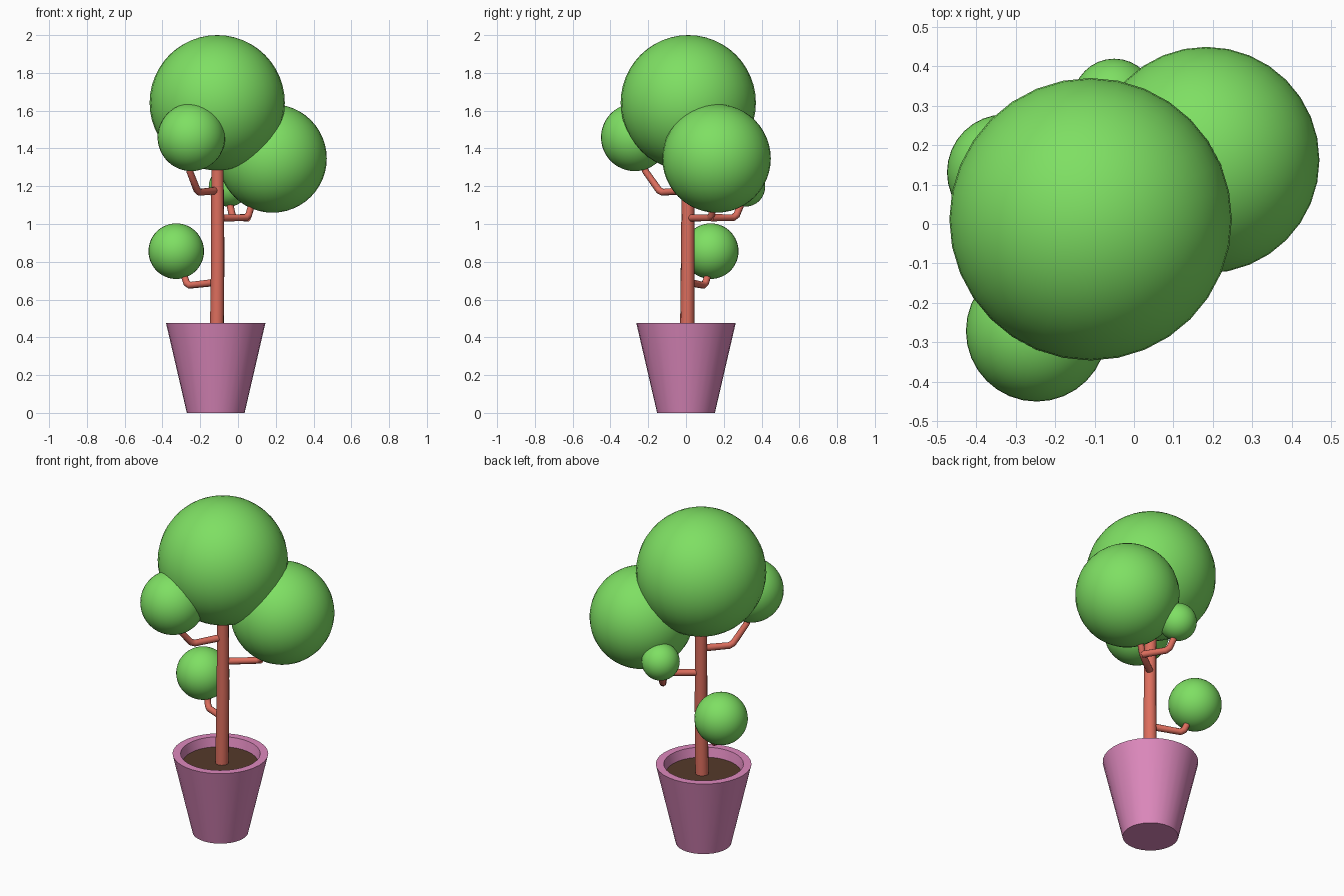
import bpy, bmesh, math
from mathutils import Vector

if "Cube" in bpy.data.objects:
    bpy.data.objects.remove(bpy.data.objects["Cube"])


def material(name, rgb):
    m = bpy.data.materials.new(name)
    m.diffuse_color = (*rgb, 1)
    m.use_nodes = True
    m.node_tree.nodes["Principled BSDF"].inputs["Base Color"].default_value = m.diffuse_color
    return m


GREEN = material("leaf_green", (0.21, 0.74, 0.125))
BARK = material("bark_red", (0.72, 0.155, 0.11))
PINK = material("pot_pink", (0.73, 0.25, 0.51))
BROWN = material("soil_brown", (0.09, 0.042, 0.023))


def finish(obj, name, mat):
    obj.name = name
    obj.data.materials.append(mat)
    bpy.ops.object.select_all(action='DESELECT')
    obj.select_set(True)
    bpy.context.view_layer.objects.active = obj
    bpy.ops.object.shade_smooth_by_angle(angle=math.radians(40))


def lathe(name, profile, centre, mat, steps=32):
    bm = bmesh.new()
    verts = [bm.verts.new((r, 0, z)) for r, z in profile]
    edges = [bm.edges.new(p) for p in zip(verts, verts[1:])]
    bmesh.ops.spin(bm, geom=verts + edges, axis=(0, 0, 1), cent=(0, 0, 0),
                   angle=math.tau, steps=steps)
    bmesh.ops.remove_doubles(bm, verts=bm.verts, dist=1e-4)
    bmesh.ops.recalc_face_normals(bm, faces=bm.faces)
    me = bpy.data.meshes.new(name)
    bm.to_mesh(me)
    bm.free()
    obj = bpy.data.objects.new(name, me)
    obj.location = centre
    bpy.context.collection.objects.link(obj)
    finish(obj, name, mat)
    return obj


def tube(name, points, radii):
    cu = bpy.data.curves.new(name, 'CURVE')
    cu.dimensions = '3D'
    cu.bevel_depth = 1.0
    cu.bevel_resolution = 3
    cu.use_fill_caps = True
    sp = cu.splines.new('POLY')
    sp.points.add(len(points) - 1)
    for p, co, r in zip(sp.points, points, radii):
        p.co = (*co, 1)
        p.radius = r
    obj = bpy.data.objects.new(name, cu)
    bpy.context.collection.objects.link(obj)
    bpy.ops.object.select_all(action='DESELECT')
    obj.select_set(True)
    bpy.context.view_layer.objects.active = obj
    bpy.ops.object.convert(target='MESH')
    finish(bpy.context.object, name, BARK)


# Pot with thick rim, and soil
POT = (-0.118, 0, 0)
lathe("pot", [(0, 0), (0.153, 0), (0.263, 0.475), (0.219, 0.475), (0.206, 0.415)], POT, PINK)
soil = lathe("soil", [(0, 0.42), (0.208, 0.42)], POT, BROWN)
if soil.data.polygons[0].normal.z < 0:
    soil.data.flip_normals()

# Trunk
tube("trunk", [(-0.112, 0.006, 0.4), (-0.107, 0.009, 0.85), (-0.11, 0.012, 1.5)],
     [0.038, 0.036, 0.032])

# Foliage balls
balls = {
    "crown": ((-0.11, 0.012, 1.642), 0.358),
    "right_foliage": ((0.183, 0.162, 1.347), 0.287),
    "front_foliage": ((-0.247, -0.271, 1.459), 0.179),
    "low_foliage": ((-0.327, 0.131, 0.856), 0.147),
    "back_foliage": ((-0.05, 0.314, 1.197), 0.105),
}
for name, (centre, r) in balls.items():
    bpy.ops.mesh.primitive_uv_sphere_add(segments=32, ring_count=24, radius=r, location=centre)
    finish(bpy.context.object, name, GREEN)

# Branches, each kinking upward into its ball; the back one forks off the right one
fork = (0.052, 0.135, 1.033)
branches = {
    "low": [(-0.11, 0.01, 0.692), (-0.268, 0.098, 0.674), (-0.285, 0.115, 0.725)],
    "front": [(-0.11, 0.01, 1.178), (-0.212, -0.135, 1.167), (-0.256, -0.215, 1.28)],
    "right": [(-0.11, 0.01, 1.032), fork, (0.075, 0.14, 1.11)],
    "back": [fork, (-0.028, 0.262, 1.034), (-0.042, 0.29, 1.1)],
}
for name, pts in branches.items():
    centre, r = balls[name + "_foliage"]
    last = Vector(pts[-1])
    pts = pts + [last.lerp(Vector(centre), 0.5)]
    # small chamfer at the elbow keeps the tube even
    a, e, b = (Vector(p) for p in pts[:3])
    path = [a, e + (a - e).normalized() * 0.015, e + (b - e).normalized() * 0.015, b, pts[-1]]
    tube(name + "_branch", path, [0.02, 0.019, 0.019, 0.018, 0.017])
